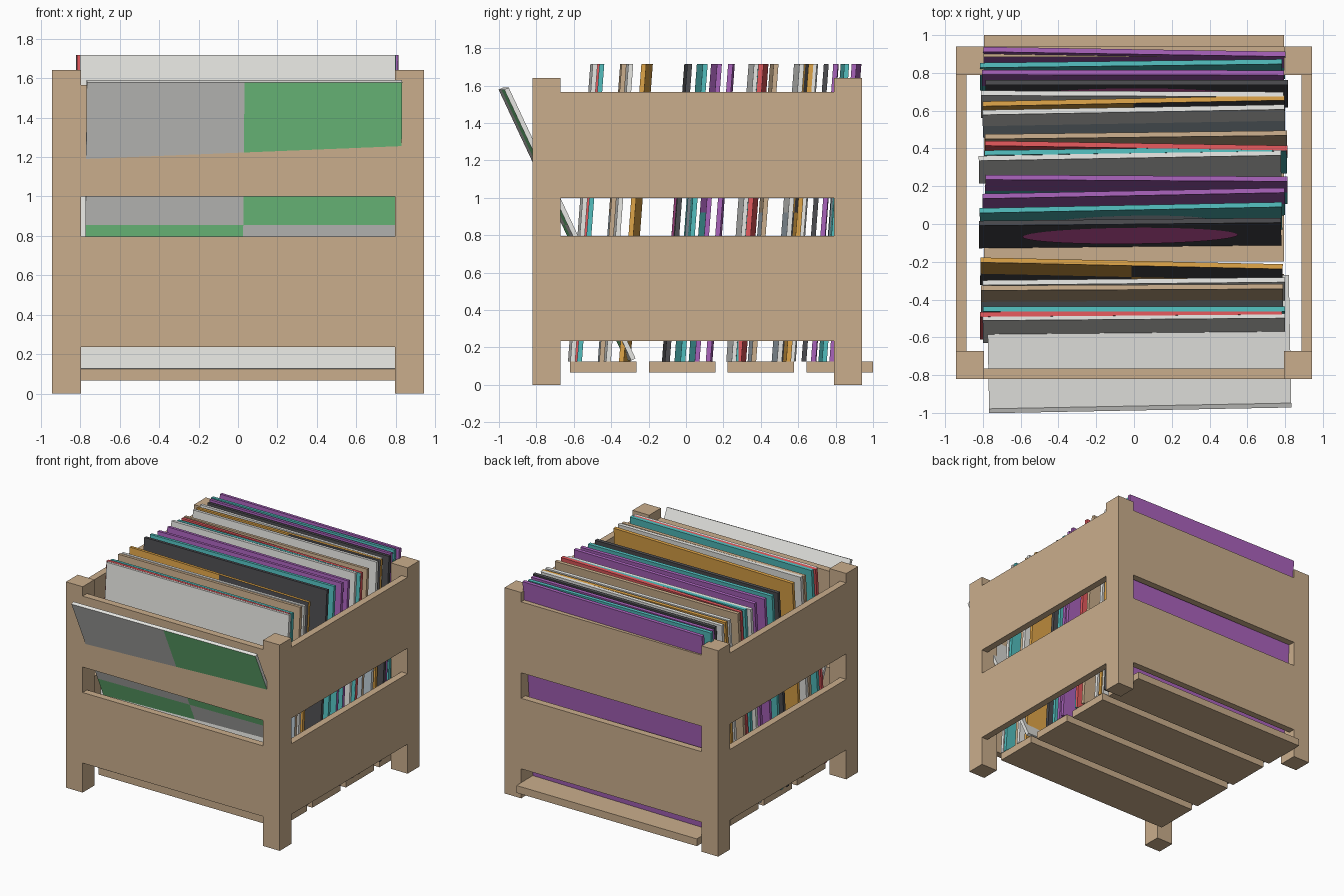
import bpy, bmesh, math
from mathutils import Vector

if "Cube" in bpy.data.objects:
    bpy.data.objects.remove(bpy.data.objects["Cube"])


def material(name, r, g, b):
    def lin(c):
        c /= 255
        return c / 12.92 if c < 0.04045 else ((c + 0.055) / 1.055) ** 2.4
    m = bpy.data.materials.new(name)
    m.diffuse_color = (lin(r), lin(g), lin(b), 1)
    m.use_nodes = True
    m.node_tree.nodes["Principled BSDF"].inputs["Base Color"].default_value = m.diffuse_color
    return m


MATS = {
    "wood": material("wood", 202, 174, 140),
    "light": material("off white", 236, 236, 232),
    "green": material("green", 136, 236, 155),
    "purple": material("purple", 168, 98, 186),
    "teal": material("teal", 82, 190, 190),
    "red": material("red", 226, 88, 92),
    "orange": material("orange", 222, 164, 72),
    "dark": material("charcoal", 76, 76, 80),
    "magenta": material("magenta", 225, 95, 180),
    "slate": material("slate", 180, 195, 205),
}


def finish(name, bm, mats):
    me = bpy.data.meshes.new(name)
    bm.to_mesh(me)
    bm.free()
    for m in mats:
        me.materials.append(MATS[m])
    ob = bpy.data.objects.new(name, me)
    bpy.context.collection.objects.link(ob)
    return ob


def box_mesh(x0, x1, y0, y1, z0, z1):
    bm = bmesh.new()
    bmesh.ops.create_cube(bm, size=1)
    for v in bm.verts:
        v.co = Vector((x1 if v.co.x > 0 else x0,
                       y1 if v.co.y > 0 else y0,
                       z1 if v.co.z > 0 else z0))
    return bm


def wood_box(name, *bounds):
    return finish(name, box_mesh(*bounds), ["wood"])


def record(name, base, y_top, yaw, dx=0.0, second=None, pattern=None,
           lean=-4.3, height=1.595, thick=0.026, z=0.125):
    """Thin sleeve; the front cover may be halved, checkered or carry a disc."""
    bm = box_mesh(-0.8, 0.8, -thick / 2, thick / 2, 0, height)
    for co, no in (((0, 0, 0), (1, 0, 0)), ((0, 0, height / 2), (0, 0, 1))):
        bmesh.ops.bisect_plane(bm, geom=bm.verts[:] + bm.edges[:] + bm.faces[:],
                               plane_co=co, plane_no=no)
    bm.normal_update()
    for f in bm.faces:
        c = f.calc_center_median()
        if f.normal.y < -0.9:
            right, upper = c.x > 0, c.z > height / 2
            if pattern == "halves" and not upper:
                f.material_index = 1
            if pattern == "checker" and right == upper:
                f.material_index = 1
    ob = finish(name, bm, [base, second or base])
    a = math.radians(lean)
    ob.rotation_euler = (a, 0, yaw)
    ob.location = (dx, y_top + height * math.sin(a), z)

    # Printed disc on the cover
    if pattern == "disc":
        bm = bmesh.new()
        bmesh.ops.create_circle(bm, cap_ends=True, segments=48,
                                radius=0.57 if base == "dark" else 0.42)
        for v in bm.verts:
            v.co = Vector((v.co.x, -thick / 2 - 0.002, height / 2 + v.co.y))
        bmesh.ops.recalc_face_normals(bm, faces=bm.faces)
        for f in bm.faces:
            if f.normal.y > 0:
                f.normal_flip()
        disc = finish(name + "_disc", bm, [second])
        disc.rotation_euler = ob.rotation_euler
        disc.location = ob.location
    return ob


# Corner posts
for sx, xs in (("left", (-0.942, -0.795)), ("right", (0.795, 0.942))):
    for sy, ys in (("front", (-0.82, -0.672)), ("back", (0.79, 0.94))):
        wood_box(f"{sy}_{sx}_post", *xs, *ys, 0, 1.64)

# Wall boards, two per side
for level, z0, z1 in (("lower", 0.235, 0.797), ("upper", 1.0, 1.565)):
    wood_box(f"{level}_front_board", -0.795, 0.795, -0.82, -0.765, z0, z1)
    wood_box(f"{level}_back_board", -0.795, 0.795, 0.885, 0.94, z0, z1)
    wood_box(f"{level}_left_board", -0.942, -0.887, -0.672, 0.79, z0, z1)
    wood_box(f"{level}_right_board", 0.887, 0.942, -0.672, 0.79, z0, z1)

# Floor slats
for i in range(4):
    y = -0.62 + i * 0.4215
    wood_box(f"floor_slat_{i + 1}", -0.795, 0.795, y, y + 0.355, 0.067, 0.125)

# Row of leaning sleeves: colour, y at top, yaw, x shift, second colour, pattern
ROW = [
    ("light", -0.492, 0.008, 0.0, None, None),
    ("red", -0.472, 0.008, -0.015, None, None),
    ("teal", -0.45, 0.0, 0.0, None, None),
    ("wood", -0.335, 0.005, -0.01, "slate", "halves"),
    ("light", -0.303, 0.01, 0.0, None, None),
    ("orange", -0.208, -0.022, -0.015, "dark", "checker"),
    ("dark", 0.012, 0.01, -0.02, "magenta", "disc"),
    ("teal", 0.087, 0.02, -0.015, "slate", "disc"),
    ("purple", 0.163, 0.02, 0.0, "teal", "halves"),
    ("purple", 0.243, -0.006, 0.012, "teal", "halves"),
    ("light", 0.362, 0.018, -0.02, None, None),
    ("teal", 0.388, 0.014, 0.01, "slate", "disc"),
    ("red", 0.415, -0.016, 0.01, None, None),
    ("wood", 0.472, 0.012, 0.012, "slate", "halves"),
    ("light", 0.605, 0.018, 0.0, "slate", "halves"),
    ("orange", 0.652, 0.02, 0.0, "dark", "checker"),
    ("light", 0.69, -0.004, -0.01, None, None),
    ("dark", 0.75, 0.0, 0.015, "magenta", "disc"),
    ("purple", 0.802, -0.002, -0.005, "teal", "halves"),
    ("teal", 0.85, 0.012, -0.015, "slate", "disc"),
    ("purple", 0.912, -0.016, 0.0, "teal", "halves"),
]
for i, (base, y, yaw, dx, second, pattern) in enumerate(ROW):
    record(f"record_sleeve_{i + 1}", base, y, yaw, dx, second, pattern)

# Sleeve tipped forward over the front board
record("tipped_front_sleeve", "light", -0.975, 0.019, 0.02, "green", "checker",
       lean=25.1, height=1.6, thick=0.026, z=0.135)
